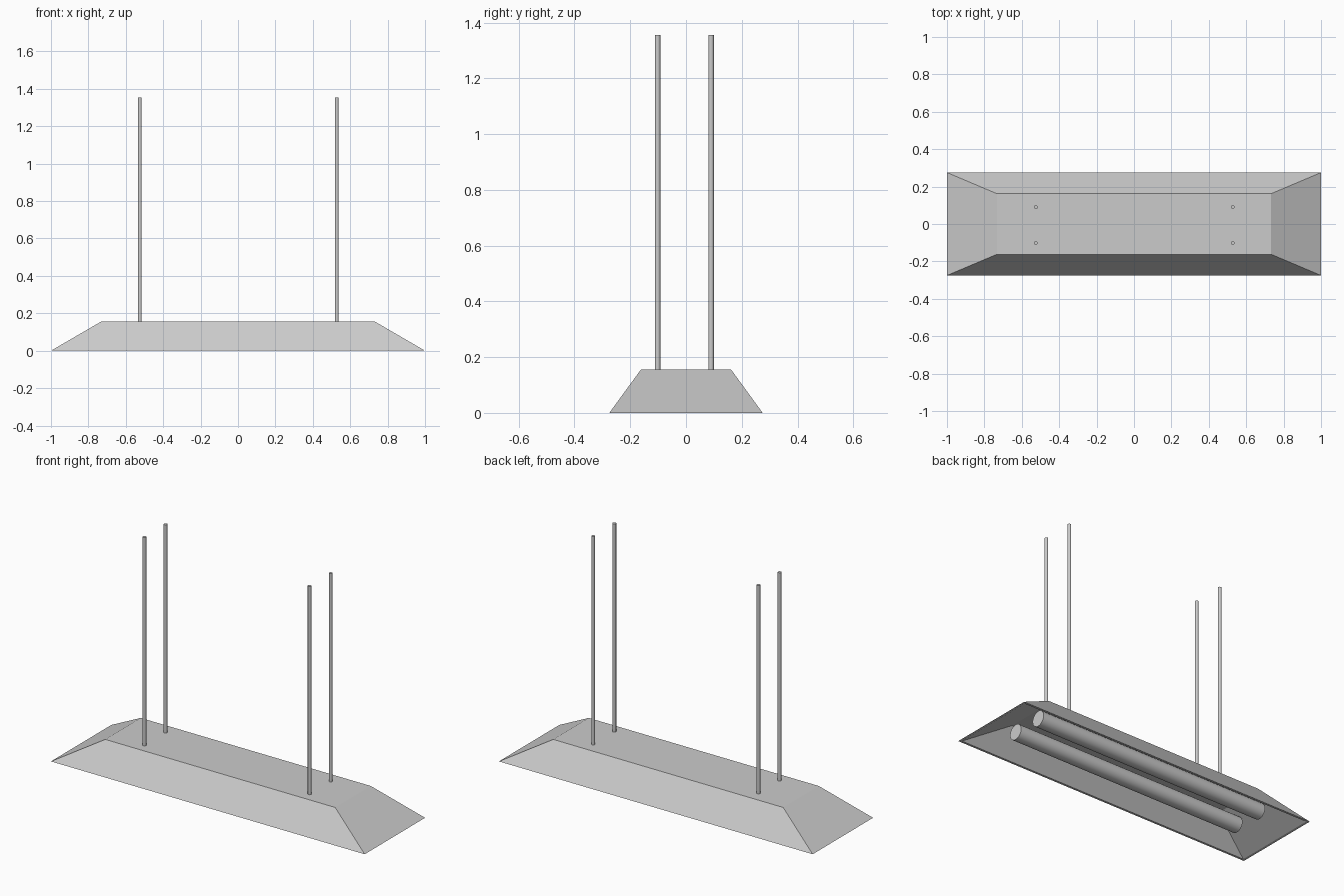
import bpy, bmesh
from math import pi

if "Cube" in bpy.data.objects:
    bpy.data.objects.remove(bpy.data.objects["Cube"])


def ring(bm, hx, hy, z):
    return [bm.verts.new((sx * hx, sy * hy, z))
            for sx, sy in ((-1, -1), (1, -1), (1, 1), (-1, 1))]


def cylinder(name, radius, length, location, sides, rotation=(0, 0, 0)):
    bpy.ops.mesh.primitive_cylinder_add(vertices=sides, radius=radius, depth=length,
                                        location=location, rotation=rotation)
    bpy.context.object.name = name
    bpy.ops.object.shade_smooth_by_angle()


# Hollow sloped lamp housing, open underneath
bm = bmesh.new()
rings = [ring(bm, *size) for size in (
    (0.985, 0.262, 0.0), (1.0, 0.275, 0.0),
    (0.733, 0.162, 0.155), (0.725, 0.155, 0.145))]
# Wrap the walls: rim, outside, then inside
for a, b in ((rings[0], rings[1]), (rings[1], rings[2]), (rings[3], rings[0])):
    for i in range(4):
        j = (i + 1) % 4
        bm.faces.new((a[i], a[j], b[j], b[i]))
# Top panel and inner ceiling
bm.faces.new(rings[2])
bm.faces.new(list(reversed(rings[3])))
bmesh.ops.recalc_face_normals(bm, faces=bm.faces[:2 * 4])
for f in bm.faces:
    f.normal_update()
    c = f.calc_center_median()
    inner = all(v in rings[0] + rings[3] for v in f.verts)
    flat_rim = all(abs(v.co.z) < 1e-6 for v in f.verts)
    if flat_rim:
        wrong = f.normal.z > 0
    else:
        outward = f.normal.x * c.x + f.normal.y * c.y + f.normal.z * c.z > 0
        wrong = outward == inner
    if wrong:
        f.normal_flip()
mesh = bpy.data.meshes.new("lamp_housing")
bm.to_mesh(mesh)
bm.free()
bpy.context.collection.objects.link(bpy.data.objects.new("lamp_housing", mesh))

# Hanging rods
for x in (-0.525, 0.528):
    for y in (-0.102, 0.09):
        cylinder("hanging_rod", 0.01, 1.205, (x, y, 0.7525), 12)

# Fluorescent tubes inside the housing
for y in (-0.088, 0.1):
    cylinder("light_tube", 0.046, 1.55, (-0.02, y, 0.064), 32, (0, pi / 2, 0))
